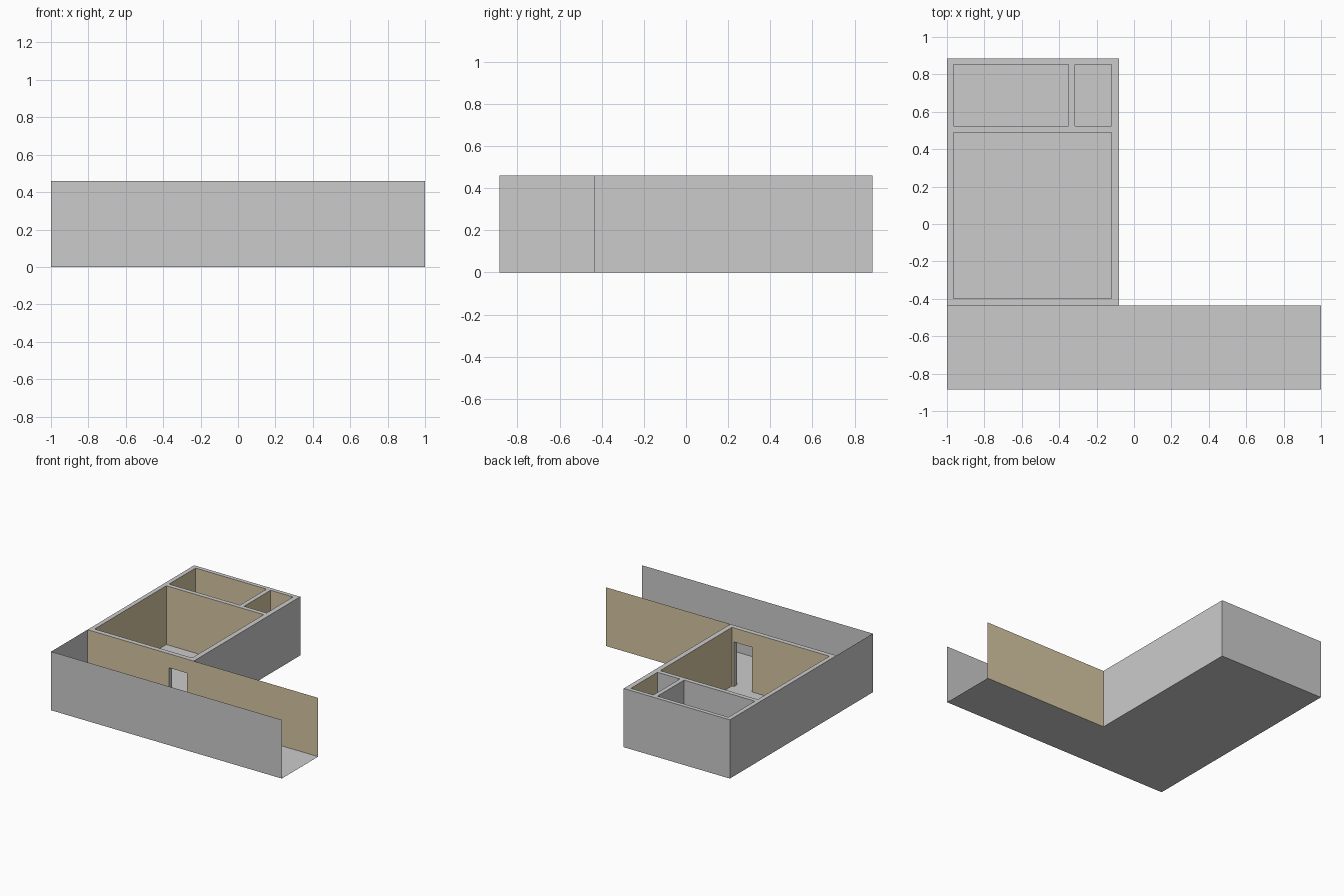
import bpy, bmesh
from mathutils import Vector

if "Cube" in bpy.data.objects:
    bpy.data.objects.remove(bpy.data.objects["Cube"])

H = 0.46                       # wall height
X0, X1, XR = -1.0, 1.0, -0.08  # left side, corridor end, right side of room block
YF, YC, YB = -0.885, -0.435, 0.885


def material(name, rgb):
    m = bpy.data.materials.new(name)
    m.diffuse_color = (*rgb, 1)
    m.use_nodes = True
    m.node_tree.nodes["Principled BSDF"].inputs["Base Color"].default_value = m.diffuse_color
    return m


GREY = material("light_grey", (0.60, 0.60, 0.60))
TAN = material("tan_wall", (0.68, 0.57, 0.37))


def make(name, bm, mats):
    mesh = bpy.data.meshes.new(name)
    bm.to_mesh(mesh)
    bm.free()
    for m in mats:
        mesh.materials.append(m)
    ob = bpy.data.objects.new(name, mesh)
    bpy.context.collection.objects.link(ob)
    return ob


def sheet(name, points, mat):
    bm = bmesh.new()
    bm.faces.new([bm.verts.new(p) for p in points])
    make(name, bm, [mat])


def wall(name, a, b, mat):
    """Upright sheet wall between two plan points."""
    sheet(name, [(*a, 0), (*b, 0), (*b, H), (*a, H)], mat)


# L-shaped floor
sheet("floor", [(X0, YF, 0), (X1, YF, 0), (X1, YC, 0), (XR, YC, 0),
                (XR, YB, 0), (X0, YB, 0)], GREY)

# Corridor walls, open at the right end
wall("corridor_front_wall", (X0, YF), (X1, YF), GREY)
wall("corridor_left_wall", (X0, YC), (X0, YF), GREY)
wall("corridor_back_wall", (XR, YC), (X1, YC), TAN)

# Room block: thick walls on a plan grid, with three rooms and a doorway left empty
xs = [X0, -0.965, -0.35, -0.315, -0.295, -0.137, -0.12, XR]
ys = [YC, -0.397, 0.49, 0.525, 0.853, YB]
zs = [0, 0.35, H]
# empty spaces: x range, y range, top
SPACES = [(-0.965, -0.12, -0.397, 0.49, H),    # main room
          (-0.965, -0.35, 0.525, 0.853, H),    # back room
          (-0.315, -0.12, 0.525, 0.853, H),    # small room
          (-0.295, -0.137, YC, -0.397, 0.35)]  # doorway


def solid(i, j, k):
    if not (0 <= i < len(xs) - 1 and 0 <= j < len(ys) - 1 and 0 <= k < len(zs) - 1):
        return False
    x, y, z = [(a[n] + a[n + 1]) / 2 for a, n in ((xs, i), (ys, j), (zs, k))]
    return not any(a < x < b and c < y < d and z < t for a, b, c, d, t in SPACES)


def is_tan(c, n):
    """Corridor side and room insides are tan, apart from two grey partition sides."""
    if abs(n.z) > 0.5:
        return False
    if n.y < -0.5 and abs(c.y - YC) < 1e-3:
        return True
    p = c + n * 0.005
    inside = any(a < p.x < b and e < p.y < d for a, b, e, d, t in SPACES[:3])
    grey_side = (n.y > 0.5 and abs(c.y - 0.525) < 1e-3) or \
                (n.x < -0.5 and abs(c.x + 0.35) < 1e-3)
    return inside and not grey_side


bm = bmesh.new()
grid = (xs, ys, zs)
for i in range(len(xs) - 1):
    for j in range(len(ys) - 1):
        for k in range(len(zs) - 1):
            if not solid(i, j, k):
                continue
            cell = (i, j, k)
            for ax in range(3):
                for s in (0, 1):
                    nb = list(cell)
                    nb[ax] += 1 if s else -1
                    if solid(*nb) or (ax == 2 and nb[2] < 0):
                        continue
                    u, v = (ax + 1) % 3, (ax + 2) % 3
                    pts = []
                    for du, dv in ((0, 0), (1, 0), (1, 1), (0, 1)):
                        idx = list(cell)
                        idx[ax] += s
                        idx[u] += du
                        idx[v] += dv
                        pts.append(Vector([grid[a][idx[a]] for a in range(3)]))
                    if not s:
                        pts.reverse()
                    n = Vector((0, 0, 0))
                    n[ax] = 1 if s else -1
                    f = bm.faces.new([bm.verts.new(p) for p in pts])
                    f.material_index = int(is_tan(sum(pts, Vector()) / 4, n))
bmesh.ops.remove_doubles(bm, verts=bm.verts, dist=1e-5)
make("room_block_walls", bm, [GREY, TAN])
